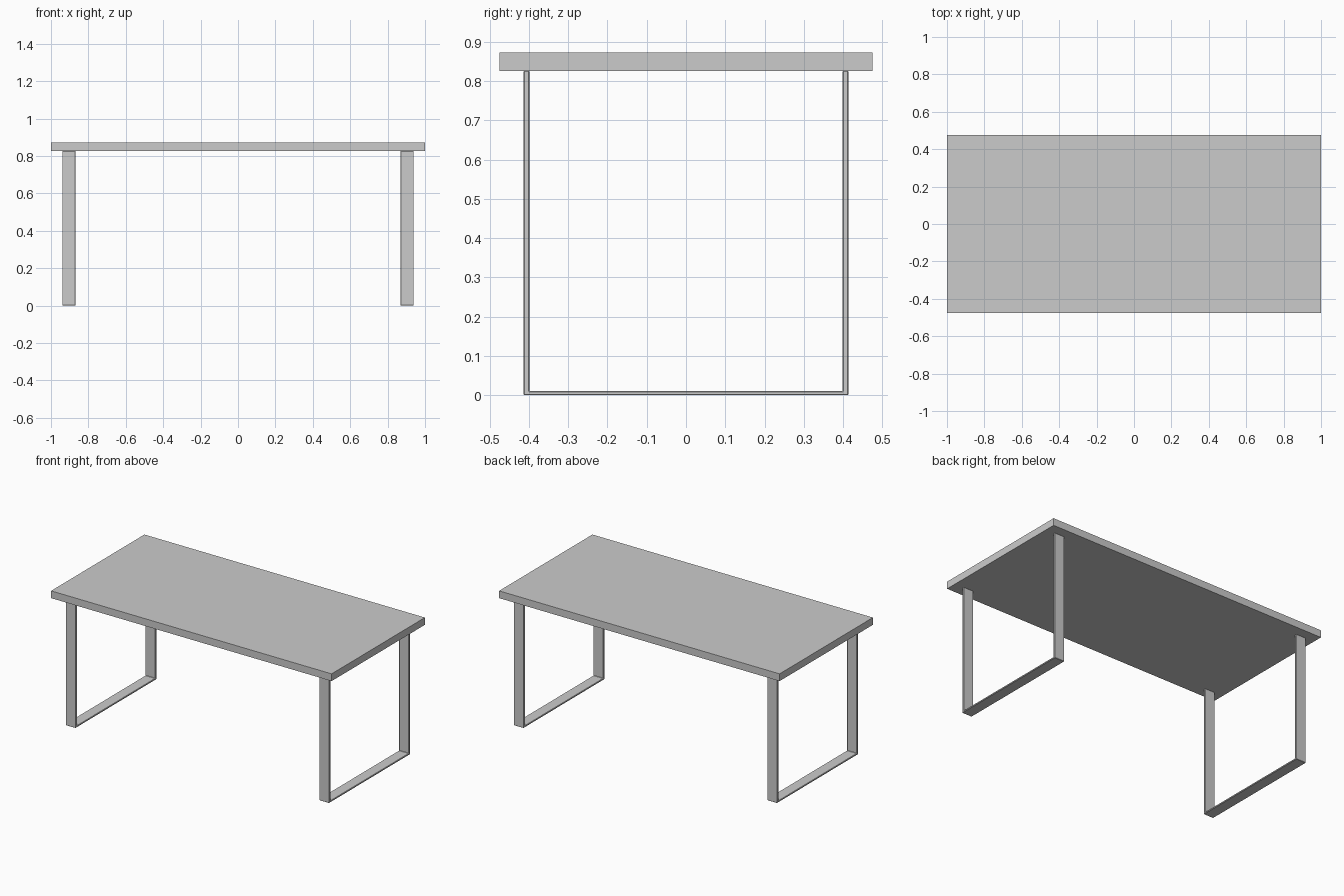
import bpy
import bmesh

if "Cube" in bpy.data.objects:
    bpy.data.objects.remove(bpy.data.objects["Cube"])

TOP_Z, UNDER_Z = 0.873, 0.826


def new_object(name, bm):
    bmesh.ops.recalc_face_normals(bm, faces=bm.faces)
    mesh = bpy.data.meshes.new(name)
    bm.to_mesh(mesh)
    bm.free()
    obj = bpy.data.objects.new(name, mesh)
    bpy.context.collection.objects.link(obj)
    return obj


# Flat slab tabletop
bm = bmesh.new()
bmesh.ops.create_cube(bm, size=1)
bmesh.ops.scale(bm, vec=(2.0, 0.95, TOP_Z - UNDER_Z), verts=bm.verts)
bmesh.ops.translate(bm, vec=(0, 0, (TOP_Z + UNDER_Z) / 2), verts=bm.verts)
new_object("tabletop", bm)


# U-shaped flat-bar leg frame: a y/z profile extruded along x
def leg_frame(name, x, width=0.071, outer=0.414, inner=0.399, foot=0.01):
    profile = [(-outer, 0), (outer, 0), (outer, UNDER_Z), (inner, UNDER_Z),
               (inner, foot), (-inner, foot), (-inner, UNDER_Z), (-outer, UNDER_Z)]
    bm = bmesh.new()
    face = bm.faces.new([bm.verts.new((x - width / 2, y, z)) for y, z in profile])
    ext = bmesh.ops.extrude_face_region(bm, geom=[face], use_keep_orig=True)
    moved = [g for g in ext["geom"] if isinstance(g, bmesh.types.BMVert)]
    bmesh.ops.translate(bm, vec=(width, 0, 0), verts=moved)
    obj = new_object(name, bm)
    # Slightly eased bar edges
    bevel = obj.modifiers.new("eased_edges", 'BEVEL')
    bevel.width = 0.002
    bevel.segments = 1
    bevel.limit_method = 'ANGLE'


for name, x in (("left_leg_frame", -0.904), ("right_leg_frame", 0.904)):
    leg_frame(name, x)
